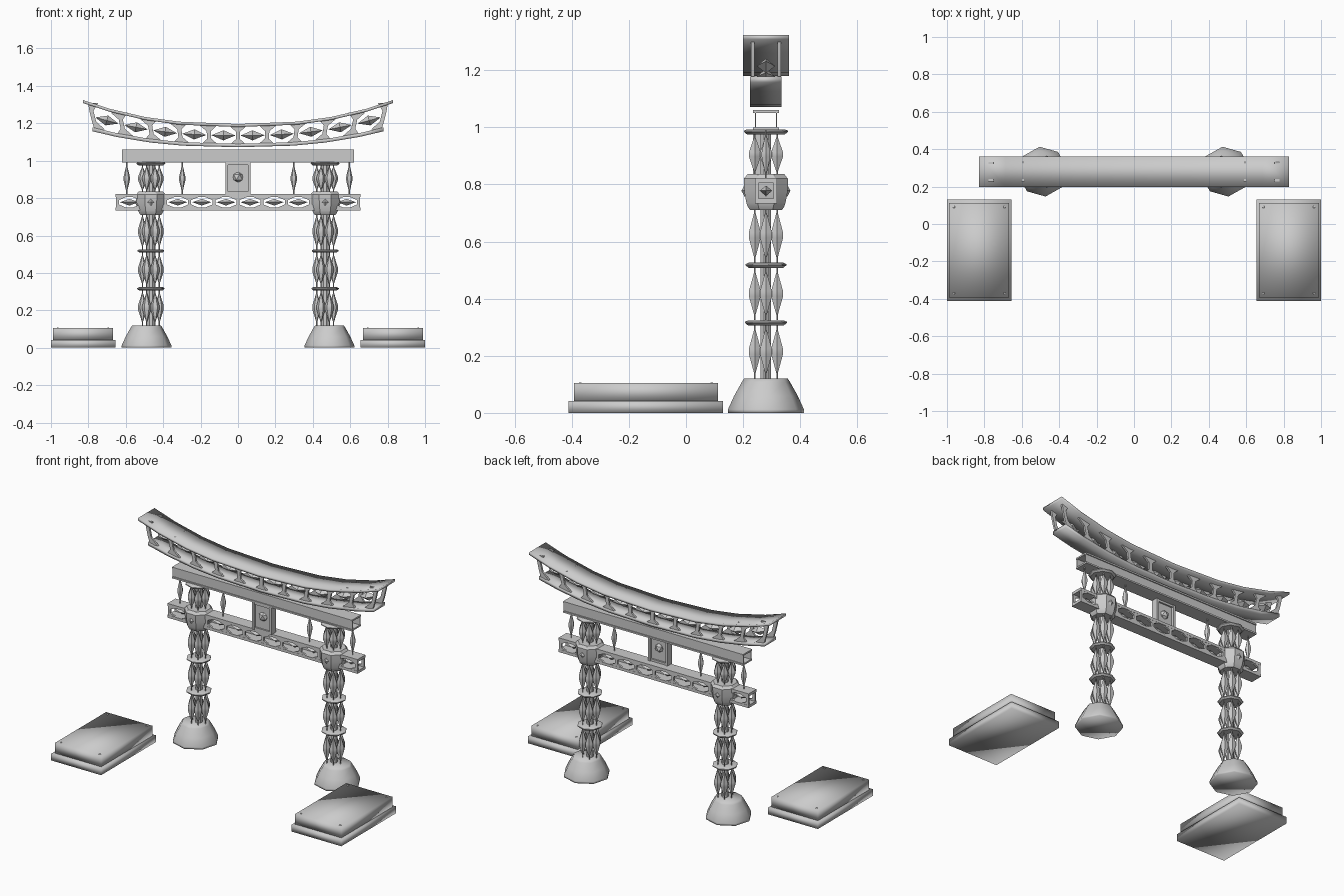
import bpy, bmesh, math
from mathutils import Matrix, Vector

cube = bpy.data.objects.get("Cube")
if cube:
    bpy.data.objects.remove(cube, do_unlink=True)

stone = bpy.data.materials.new("pale grey stone")
stone.use_nodes = True
GREY = (0.6, 0.6, 0.6, 1)
stone.diffuse_color = GREY
stone.node_tree.nodes["Principled BSDF"].inputs["Base Color"].default_value = GREY

GATE_Y = 0.28


def finish(name, bm, angle=30):
    bmesh.ops.recalc_face_normals(bm, faces=bm.faces)
    mesh = bpy.data.meshes.new(name)
    bm.to_mesh(mesh)
    bm.free()
    mesh.materials.append(stone)
    obj = bpy.data.objects.new(name, mesh)
    bpy.context.collection.objects.link(obj)
    bpy.ops.object.select_all(action="DESELECT")
    obj.select_set(True)
    bpy.context.view_layer.objects.active = obj
    bpy.ops.object.shade_smooth_by_angle(angle=math.radians(angle))


def box(bm, x0, x1, y0, y1, z0, z1):
    mid = Vector((x0 + x1, y0 + y1, z0 + z1)) / 2
    size = Matrix.Diagonal((x1 - x0, y1 - y0, z1 - z0, 1))
    bmesh.ops.create_cube(bm, size=1, matrix=Matrix.Translation(mid) @ size)


def lathe(bm, x, y, profile, sides=8, turn=0.5):
    """Closed solid from (radius, z) pairs around a vertical axis."""
    rings = []
    for r, z in profile:
        angles = [math.tau * (i + turn) / sides for i in range(sides)]
        rings.append([bm.verts.new((x + r * math.cos(a), y + r * math.sin(a), z)) for a in angles])
    for low, high in zip(rings, rings[1:]):
        for i in range(sides):
            j = (i + 1) % sides
            bm.faces.new((low[i], low[j], high[j], high[i]))
    bm.faces.new(rings[0][::-1])
    bm.faces.new(rings[-1])


def crystal(bm, x, y, z0, z1, r):
    h = z1 - z0
    lathe(bm, x, y, [(0.003, z0), (0.003, z0 + 0.1 * h), (r, z0 + 0.45 * h), (r, z0 + 0.55 * h),
                     (0.003, z1 - 0.1 * h), (0.003, z1)], 6, 0)


def gem(bm, centre, size, tilt=0):
    """Octahedron with the given half extents, tilted about y."""
    place = Matrix.Translation(centre) @ Matrix.Rotation(tilt, 4, "Y")
    tips = []
    for axis in range(3):
        step = Vector((0, 0, 0))
        step[axis] = size[axis]
        tips.append((bm.verts.new(place @ -step), bm.verts.new(place @ step)))
    for a in tips[0]:
        for b in tips[1]:
            for d in tips[2]:
                bm.faces.new((a, b, d))


def strip(bm, loops):
    """Closed solid skinned over four-cornered sections."""
    loops = [[bm.verts.new(p) for p in loop] for loop in loops]
    for a, b in zip(loops, loops[1:]):
        for i in range(4):
            j = (i + 1) % 4
            bm.faces.new((a[i], a[j], b[j], b[i]))
    bm.faces.new(loops[0])
    bm.faces.new(loops[-1][::-1])


def post(bm, low, high, y, left, right, waist):
    """Lattice post, flared at both ends by left and right."""
    loops = []
    for f, flare in ((0, 1), (0.3, 0), (0.7, 0), (1, 1)):
        p = low.lerp(high, f)
        x0 = p.x - (left if flare else waist)
        x1 = p.x + (right if flare else waist)
        loops.append([(x0, y - 0.006, p.z), (x1, y - 0.006, p.z),
                      (x1, y + 0.006, p.z), (x0, y + 0.006, p.z)])
    strip(bm, loops)


# Side plinths with corner studs
for side, word in ((-1, "right"), (1, "left")):
    bm = bmesh.new()
    mid = side * 0.828
    box(bm, mid - 0.172, mid + 0.172, -0.411, 0.13, 0, 0.042)
    box(bm, mid - 0.16, mid + 0.16, -0.393, 0.112, 0.042, 0.105)
    for dx in (-0.135, 0.135):
        for y in (-0.37, 0.09):
            lathe(bm, mid + dx, y, [(0.01, 0.1), (0.006, 0.107)], 4)
    finish(word + "_plinth", bm, 180)

# Pillars: foot, crystal clusters, bands and drum
for side, word in ((-1, "right"), (1, "left")):
    x = side * 0.466
    bm = bmesh.new()
    lathe(bm, side * 0.489, GATE_Y, [(0.134, 0), (0.134, 0.012), (0.112, 0.06), (0.085, 0.108), (0.077, 0.12)],
          8, 0.15)
    finish(word + "_pillar_foot", bm, 180)

    bm = bmesh.new()
    lathe(bm, x, GATE_Y, [(0.02, 0.1), (0.02, 0.98)])
    for z0, z1 in ((0.12, 0.31), (0.325, 0.51), (0.525, 0.72), (0.83, 0.98)):
        for k in range(6):
            a = math.tau * k / 6
            crystal(bm, x + 0.045 * math.cos(a), GATE_Y + 0.045 * math.sin(a), z0, z1, 0.024)
    finish(word + "_pillar_crystals", bm)

    bm = bmesh.new()
    for z, r in ((0.315, 0.074), (0.517, 0.072), (0.984, 0.078)):
        lathe(bm, x, GATE_Y, [(r * 0.85, z - 0.009), (r, z), (r, z + 0.004), (r * 0.85, z + 0.009)], 8, 0.15)
    finish(word + "_pillar_bands", bm)

    bm = bmesh.new()
    lathe(bm, x, GATE_Y, [(0.06, 0.71), (0.069, 0.722), (0.074, 0.735), (0.082, 0.775),
                          (0.084, 0.82), (0.078, 0.826), (0.07, 0.836)])
    for dx, dy in ((1, 0), (-1, 0), (0, 1), (0, -1)):
        gem(bm, (x + 0.074 * dx, GATE_Y + 0.074 * dy, 0.778),
            (0.012 if dx else 0.02, 0.012 if dy else 0.02, 0.022))
    finish(word + "_pillar_drum", bm)

# Lower tie beam: two plates with an open lattice of posts and gems
bm = bmesh.new()
for z0, z1 in ((0.733, 0.75), (0.805, 0.822)):
    box(bm, -0.655, 0.655, GATE_Y - 0.039, GATE_Y + 0.039, z0, z1)
cells = 10
step = 1.29 / cells
for i in range(cells + 1):
    px = -0.645 + i * step
    for y in (GATE_Y - 0.032, GATE_Y + 0.032):
        post(bm, Vector((px, 0, 0.748)), Vector((px, 0, 0.807)), y,
             0.05 if i > 0 else 0.008, 0.05 if i < cells else 0.008, 0.008)
    if i < cells:
        gem(bm, (px + step / 2, GATE_Y, 0.778), (0.05, 0.022, 0.018))
finish("lower_beam", bm)

# Upper tie beam: hollow, open at both ends
bm = bmesh.new()
for z0, z1 in ((0.99, 1.0), (1.05, 1.06)):
    box(bm, -0.62, 0.62, GATE_Y - 0.045, GATE_Y + 0.045, z0, z1)
for y in (GATE_Y - 0.037, GATE_Y + 0.037):
    box(bm, -0.62, 0.62, y - 0.002, y + 0.002, 1.0, 1.05)
finish("upper_beam", bm)

# Hanging crystals between the beams
bm = bmesh.new()
for hx in (-0.595, -0.298, 0.298, 0.595):
    crystal(bm, hx, GATE_Y, 0.82, 0.99, 0.017)
finish("hanging_crystals", bm)

# Centre plaque: shallow frame, sunken panel and gem on both faces
bm = bmesh.new()
PLAQUE_Y = 0.256
for s in (-1, 1):
    box(bm, s * 0.06 - 0.007, s * 0.06 + 0.007, PLAQUE_Y - 0.022, PLAQUE_Y + 0.022, 0.82, 0.99)
    z = 0.906 + s * 0.078
    box(bm, -0.06, 0.06, PLAQUE_Y - 0.018, PLAQUE_Y + 0.018, z - 0.007, z + 0.007)
box(bm, -0.06, 0.06, PLAQUE_Y - 0.008, PLAQUE_Y + 0.008, 0.825, 0.985)
bmesh.ops.create_icosphere(bm, subdivisions=1, radius=0.032,
                           matrix=Matrix.Translation((0, PLAQUE_Y, 0.912)))
finish("centre_plaque", bm)


# Curved roof: broad top slab, narrow bottom rail, lattice between
def rise(t):
    return abs(t) ** 2.4


def top_under(t):
    return 1.18 + 0.128 * rise(t)


def rail_top(t):
    return 1.09 + 0.088 * rise(t)


def section(x, lo, hi, half):
    return [(x, GATE_Y - half, lo), (x, GATE_Y + half, lo),
            (x, GATE_Y + half, hi), (x, GATE_Y - half, hi)]


ts = [-1, -0.83, -0.6, -0.38, 0, 0.38, 0.6, 0.83, 1]
bm = bmesh.new()
strip(bm, [section(0.828 * t, top_under(t), 1.196 + 0.128 * rise(t), 0.081) for t in ts])
finish("roof_slab", bm, 180)

bm = bmesh.new()
strip(bm, [section(0.778 * t, 1.072 + 0.085 * rise(t), rail_top(t), 0.055) for t in ts])
finish("roof_bottom_rail", bm, 180)

bm = bmesh.new()
cells = 10
for i in range(cells + 1):
    t = (2 * i / cells - 1) * 0.98
    low = Vector((0.775 * t, 0, rail_top(t) - 0.006))
    high = Vector((0.81 * t, 0, top_under(t) + 0.006))
    for y in (0.234, 0.326):
        post(bm, low, high, y, 0.046 if i > 0 else 0.008, 0.046 if i < cells else 0.008, 0.011)
    if i < cells:
        tm = t + 0.98 / cells
        slope = math.atan(0.32 * math.copysign(abs(tm) ** 1.4, tm))
        gem(bm, (0.795 * tm, GATE_Y, (rail_top(tm) + top_under(tm)) / 2), (0.064, 0.032, 0.027), -slope)
finish("roof_lattice", bm)
